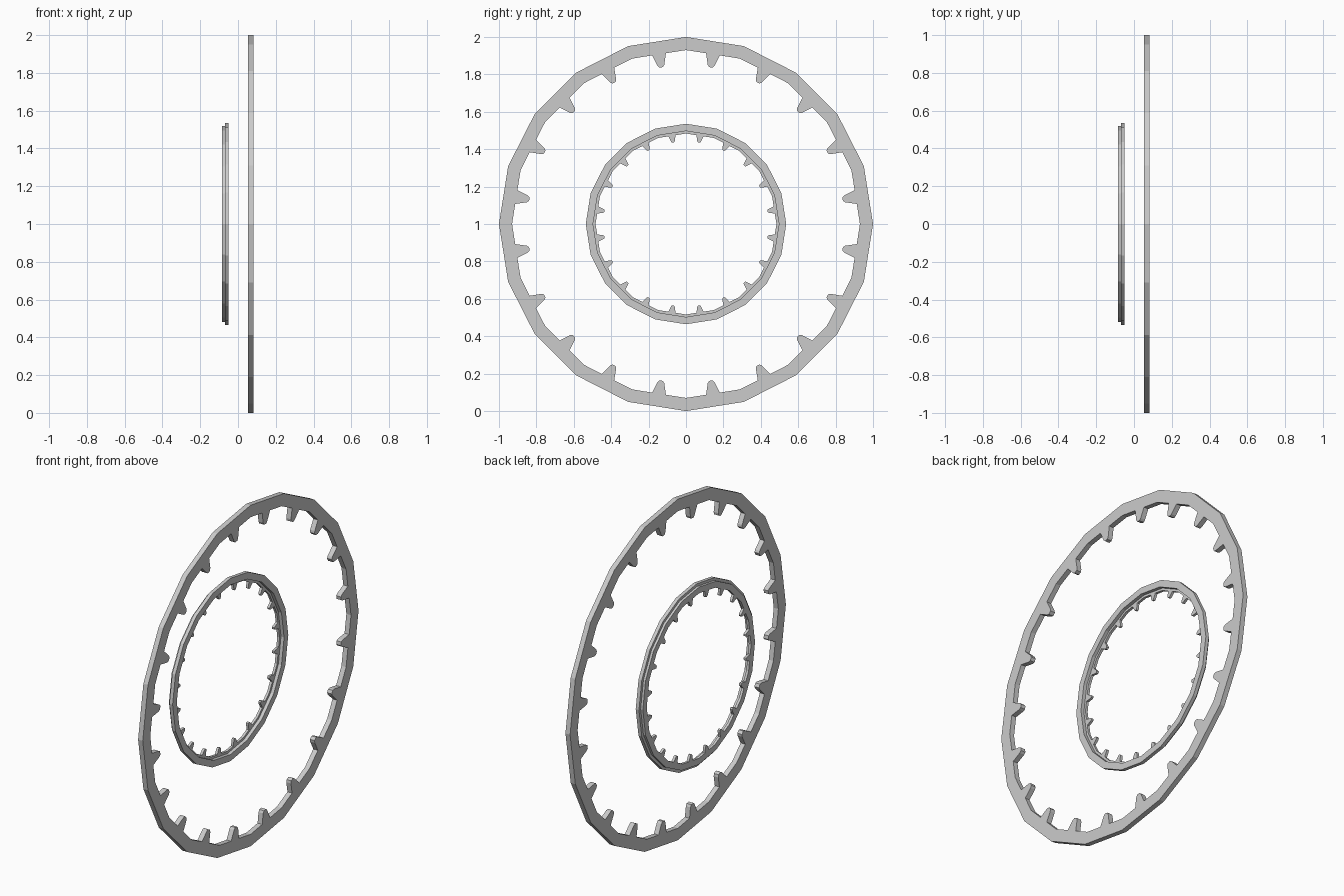
import bpy, bmesh
from math import sin, cos, pi

if "Cube" in bpy.data.objects:
    bpy.data.objects.remove(bpy.data.objects["Cube"])

SIDES = 20
STEP = 2 * pi / SIDES


def polar(radius, angle, side=0.0):
    """Point at a radius along an angle, shifted sideways; returns (y, z)."""
    return (radius * sin(angle) + side * cos(angle),
            radius * cos(angle) - side * sin(angle))


def make_ring(name, x0, x1, outer, inner, tooth=()):
    """Flat 20-sided ring, with an optional inward tooth in each sector."""
    loop_in, loop_out, sectors = [], [], []
    for k in range(SIDES):
        loop_out.append(polar(outer, k * STEP))
        start = len(loop_in)
        loop_in.append(polar(inner, k * STEP))
        loop_in += [polar(r, (k + 0.5) * STEP, s) for r, s in tooth]
        sectors.append((start, len(loop_in)))

    bm = bmesh.new()
    layers = []
    for x in (x0, x1):
        layers.append(([bm.verts.new((x, y, z + 1)) for y, z in loop_out],
                       [bm.verts.new((x, y, z + 1)) for y, z in loop_in]))
    n = len(loop_in)
    # caps, one polygon per sector
    for o, i in layers:
        for k, (a, b) in enumerate(sectors):
            inner_part = [i[j % n] for j in range(a, b + 1)]
            bm.faces.new([o[(k + 1) % SIDES], o[k]] + inner_part)
    # rim walls
    for a, b in zip(layers[0], layers[1]):
        m = len(a)
        for j in range(m):
            bm.faces.new((a[j], a[(j + 1) % m], b[(j + 1) % m], b[j]))
    bmesh.ops.recalc_face_normals(bm, faces=bm.faces)
    bmesh.ops.triangulate(bm, faces=[f for f in bm.faces if len(f.verts) > 4])
    mesh = bpy.data.meshes.new(name)
    bm.to_mesh(mesh)
    bm.free()
    obj = bpy.data.objects.new(name, mesh)
    bpy.context.collection.objects.link(obj)
    return obj


# tooth half profile (radius, sideways), mirrored to the other flank
half = [(0.93 * cos(STEP / 2), -0.037), (0.86, -0.019), (0.848, -0.010)]
tooth = half + [(r, -s) for r, s in reversed(half)]
S = 0.52
small_tooth = [(r * S, s * S) for r, s in tooth]

# large toothed ring
make_ring("large_toothed_ring", 0.052, 0.082, 1.0, 0.93, tooth)
# small toothed ring and the plain ring lying against it
make_ring("small_toothed_ring", -0.084, -0.069, S, 0.93 * S, small_tooth)
make_ring("small_backing_ring", -0.070, -0.049, 0.536, 0.497)
